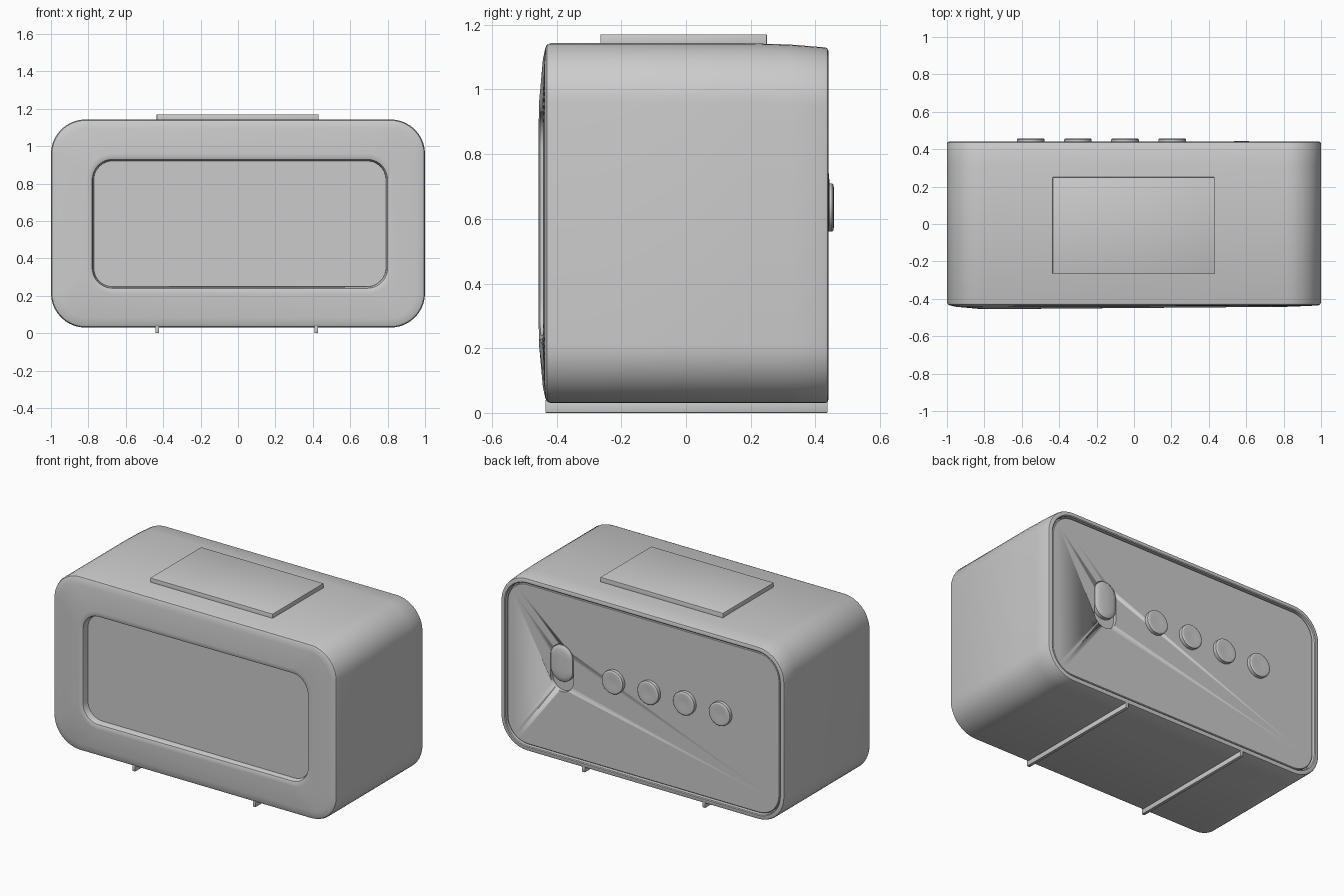
import bpy, bmesh, math

if "Cube" in bpy.data.objects:
    bpy.data.objects.remove(bpy.data.objects["Cube"])


def ring(box, r, y, grow=0.0, tilt=0.0, k=10):
    """Rounded rectangle in the xz plane; box = (x0, x1, z0, z1)."""
    x0, x1, z0, z1 = box
    x0, x1, z0, z1, r = x0 - grow, x1 + grow, z0 - grow, z1 + grow, r + grow
    centres = [(x1 - r, z1 - r), (x0 + r, z1 - r), (x0 + r, z0 + r), (x1 - r, z0 + r)]
    pts = []
    for q, (cx, cz) in enumerate(centres):
        for i in range(k + 1):
            a = math.pi / 2 * (q + i / k)
            x = cx + r * math.cos(a)
            pts.append((x, y + tilt * x, cz + r * math.sin(a)))
    return pts


def loft(name, rings, angle=30):
    """Skin a row of rings and cap both ends."""
    bm = bmesh.new()
    loops = [[bm.verts.new(p) for p in rg] for rg in rings]
    n = len(loops[0])
    for a, b in zip(loops, loops[1:]):
        for i in range(n):
            j = (i + 1) % n
            bm.faces.new((a[i], a[j], b[j], b[i]))
    bm.faces.new(loops[0])
    bm.faces.new(loops[-1])
    bmesh.ops.remove_doubles(bm, verts=bm.verts, dist=1e-5)
    bmesh.ops.recalc_face_normals(bm, faces=bm.faces)
    return finish(name, bm, angle)


def finish(name, bm, angle=30):
    me = bpy.data.meshes.new(name)
    bm.to_mesh(me)
    bm.free()
    ob = bpy.data.objects.new(name, me)
    bpy.context.collection.objects.link(ob)
    bpy.ops.object.select_all(action='DESELECT')
    ob.select_set(True)
    bpy.context.view_layer.objects.active = ob
    bpy.ops.object.shade_smooth_by_angle(angle=math.radians(angle))
    return ob


def block(name, x0, x1, y0, y1, z0, z1, bevel):
    bm = bmesh.new()
    bmesh.ops.create_cube(bm, size=1)
    for v in bm.verts:
        v.co = ((x0 + x1) / 2 + v.co.x * (x1 - x0),
                (y0 + y1) / 2 + v.co.y * (y1 - y0),
                (z0 + z1) / 2 + v.co.z * (z1 - z0))
    bmesh.ops.bevel(bm, geom=bm.edges[:], offset=bevel, segments=2,
                    profile=0.5, affect='EDGES')
    return finish(name, bm)


BODY = (-1.0, 1.0, 0.03, 1.143)
BACK = (-1.0, 1.0, 0.03, 1.13)      # the top drops slightly at the back
WINDOW = (-0.78, 0.80, 0.24, 0.93)
R, WR = 0.185, 0.11

# Housing: window recess, bulged bezel, shell, back lip
loft("housing", [
    ring(WINDOW, WR, -0.395, -0.01),
    ring(WINDOW, WR, -0.436, -0.004, 0.009),
    ring(WINDOW, WR, -0.444, 0.0, 0.009),
    ring(WINDOW, WR, -0.4485, 0.012, 0.009),
    ring(WINDOW, WR, -0.449, 0.03, 0.008),
    ring(BODY, R, -0.440, -0.05, 0.003),
    ring(BODY, R, -0.435, -0.015),
    ring(BODY, R, -0.430, -0.005),
    ring(BODY, R, -0.418),
    ring(BODY, R, 0.18),
    ring((-1.0, 1.0, 0.03, 1.139), R, 0.32),
    ring(BACK, R, 0.43),
    ring(BACK, R, 0.437, -0.003),
    ring(BACK, R, 0.44, -0.01),
    ring(BACK, R, 0.44, -0.026),
    ring(BACK, R, 0.436, -0.031),
    ring(BACK, R, 0.40, -0.031),
], 35)

# Display pane at the bottom of the window
loft("screen", [ring(WINDOW, WR, -0.39, -0.009), ring(WINDOW, WR, -0.412, -0.009)])

# Back panel with a slot for the sliding switch
panel = loft("back_panel", [
    ring(BACK, R, 0.395, -0.039),
    ring(BACK, R, 0.426, -0.039),
    ring(BACK, R, 0.430, -0.043)])
SLOT = (0.495, 0.655, 0.47, 0.77)
cutter = loft("slot_cutter", [ring(SLOT, 0.08, 0.408), ring(SLOT, 0.08, 0.5)])
cutter.hide_render = True
cutter.hide_viewport = True
cut = panel.modifiers.new("slot", 'BOOLEAN')
cut.operation = 'DIFFERENCE'
cut.object = cutter

# Domed sliding switch in the upper part of the slot
SLIDER = (0.498, 0.652, 0.535, 0.767)
loft("slide_switch", [
    ring(SLIDER, 0.077, 0.405),
    ring(SLIDER, 0.077, 0.432),
    ring(SLIDER, 0.077, 0.438, -0.008),
    ring(SLIDER, 0.077, 0.442, -0.03),
    ring(SLIDER, 0.077, 0.444, -0.06)], 40)

# Row of round buttons
for i in range(4):
    cx, cz, r = -0.552 + 0.252 * i, 0.635, 0.074
    box = (cx - r, cx + r, cz - r, cz + r)
    loft(f"back_button_{i + 1}", [
        ring(box, r, 0.42),
        ring(box, r, 0.452),
        ring(box, r, 0.456, -0.004),
        ring(box, r, 0.457, -0.012),
        ring(box, r, 0.454, -0.045)], 40)

# Flat button on top and two thin foot rails
block("top_button", -0.435, 0.43, -0.265, 0.25, 1.12, 1.17, 0.003)
for side, cx in (("left", -0.432), ("right", 0.418)):
    block(f"foot_rail_{side}", cx - 0.01, cx + 0.01, -0.435, 0.438, 0.0, 0.04, 0.003)
